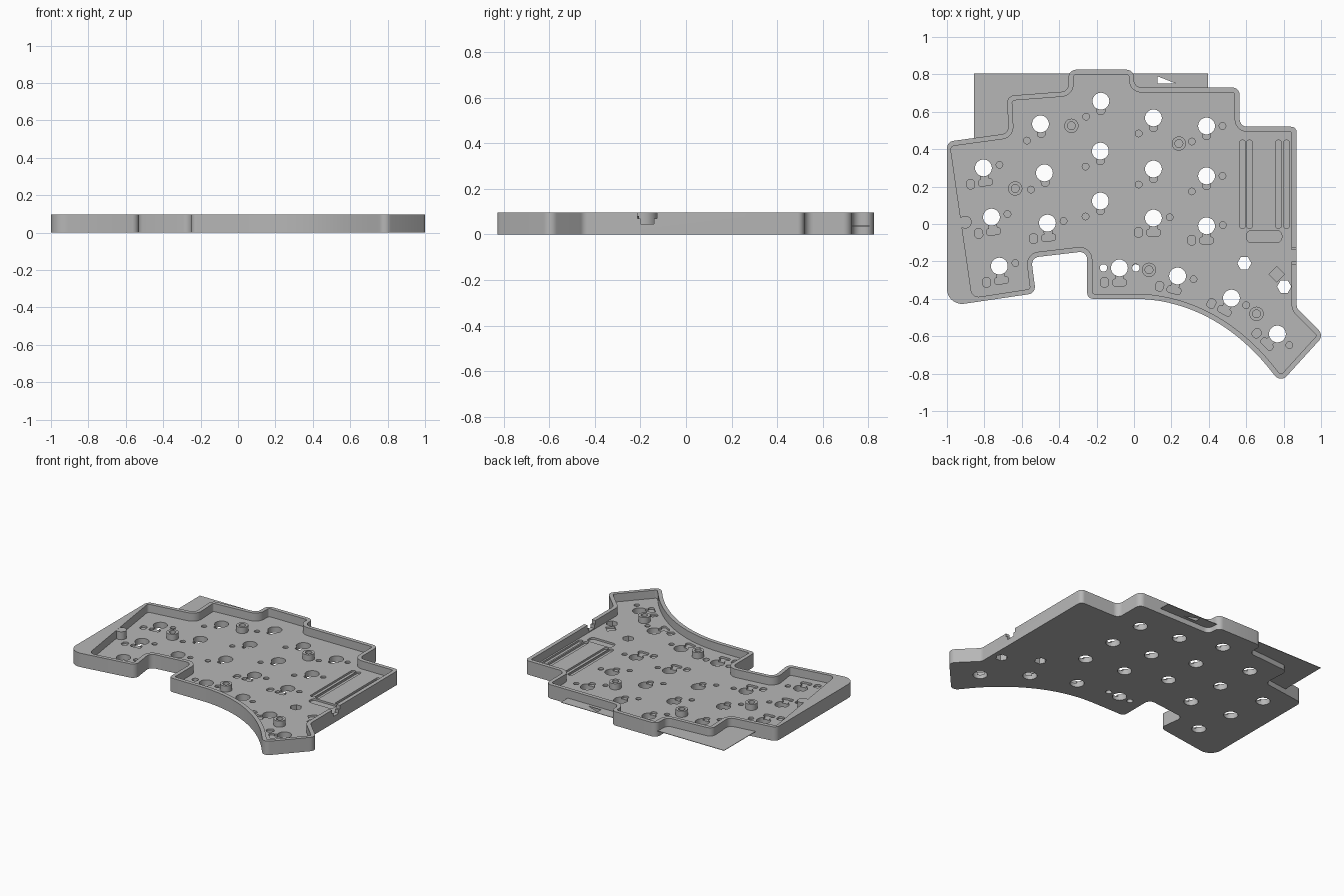
import bpy, bmesh
from math import pi, cos, sin, tan
from mathutils import Vector, Matrix
from mathutils.geometry import interpolate_bezier

cube = bpy.data.objects.get("Cube")
if cube:
    bpy.data.objects.remove(cube, do_unlink=True)

grey = bpy.data.materials.new("light grey plastic")
grey.use_nodes = True
grey.diffuse_color = (0.47, 0.47, 0.47, 1)
grey.node_tree.nodes["Principled BSDF"].inputs["Base Color"].default_value = (0.47, 0.47, 0.47, 1)

TOP, FLOOR, WALL, POCKET = 0.096, 0.04, 0.027, 0.027


def prism(bm, loop, z0, z1):
    """Closed upright prism over a 2D loop."""
    low = [bm.verts.new((p[0], p[1], z0)) for p in loop]
    high = [bm.verts.new((p[0], p[1], z1)) for p in loop]
    faces = [bm.faces.new(low), bm.faces.new(high)]
    for i in range(len(loop)):
        j = (i + 1) % len(loop)
        faces.append(bm.faces.new((low[i], low[j], high[j], high[i])))
    bmesh.ops.recalc_face_normals(bm, faces=faces)


def circle(x, y, r, n=28):
    return [(x + r * cos(2 * pi * i / n), y + r * sin(2 * pi * i / n)) for i in range(n)]


def box(x0, y0, x1, y1):
    return [(x0, y0), (x1, y0), (x1, y1), (x0, y1)]


def slot(x, y, w, h):
    """Box with rounded corners, centred on x, y."""
    return fillet([(px, py, min(w, h) * 0.4) for px, py in
                   box(x - w / 2, y - h / 2, x + w / 2, y + h / 2)])


def turned(loop, centre, angle):
    rot, c = Matrix.Rotation(angle, 2), Vector(centre)
    return [c + rot @ Vector(p) for p in loop]


def neighbours(pts, i):
    p = Vector(pts[i][:2])
    a = (p - Vector(pts[i - 1][:2])).normalized()
    b = (Vector(pts[(i + 1) % len(pts)][:2]) - p).normalized()
    return p, a, b


def fillet(pts, n=7):
    """Round each (x, y, radius) corner."""
    out = []
    for i, q in enumerate(pts):
        p, a, b = neighbours(pts, i)
        turn = a.angle_signed(b)
        if q[2] <= 0 or abs(turn) < 0.05:
            out.append(p)
            continue
        d = q[2] * abs(tan(turn / 2))
        side = 1 if a.cross(b) > 0 else -1
        centre = p - a * d + Vector((-a.y, a.x)) * q[2] * side
        arm = p - a * d - centre
        for k in range(n + 1):
            out.append(centre + Matrix.Rotation(side * abs(turn) * k / n, 2) @ arm)
    return out


def inset(pts, t):
    """Move every edge of a counter-clockwise outline inwards."""
    out = []
    for i, q in enumerate(pts):
        p, a, b = neighbours(pts, i)
        na, nb = Vector((-a.y, a.x)), Vector((-b.y, b.x))
        p = p + (na + nb) * t / (1 + na.dot(nb))
        r = 0 if q[2] == 0 else max(q[2] - t if a.cross(b) > 0 else q[2] + t, 0.01)
        out.append((p.x, p.y, r))
    return out


def finish(name, bm):
    mesh = bpy.data.meshes.new(name)
    bm.to_mesh(mesh)
    bm.free()
    mesh.materials.append(grey)
    ob = bpy.data.objects.new(name, mesh)
    bpy.context.collection.objects.link(ob)
    return ob


def activate(ob):
    bpy.ops.object.select_all(action='DESELECT')
    ob.select_set(True)
    bpy.context.view_layer.objects.active = ob


def cut(ob, prisms):
    """Subtract a group of (loop, z0, z1) prisms."""
    bm = bmesh.new()
    for p in prisms:
        prism(bm, *p)
    tool = finish("cutter", bm)
    tool.hide_render = True
    mod = ob.modifiers.new("cut", 'BOOLEAN')
    mod.operation, mod.solver, mod.object = 'DIFFERENCE', 'EXACT', tool
    mod.use_self = True
    activate(ob)
    bpy.ops.object.modifier_apply(modifier=mod.name)
    bpy.data.objects.remove(tool, do_unlink=True)


# Case outline, counter-clockwise from the front left corner
sweep = interpolate_bezier(Vector((0, -0.4)), Vector((0.3, -0.4)),
                           Vector((0.56, -0.56)), Vector((0.74, -0.795)), 20)
R = 0.04
outline = [(-1, -0.44, 0.08), (-0.525, -0.37, R), (-0.55, -0.18, R), (-0.25, -0.145, R), (-0.25, -0.4, 0.03)]
outline += [(p.x, p.y, 0) for p in sweep]
outline += [(0.785, -0.848, R), (1.015, -0.595, R), (0.87, -0.45, R), (0.87, 0.52, 0.03),
            (0.565, 0.52, R), (0.565, 0.73, R), (0, 0.73, R), (0, 0.825, R), (-0.35, 0.825, R),
            (-0.35, 0.71, R), (-0.68, 0.685, R), (-0.67, 0.485, R), (-1, 0.44, R)]
inner = inset(outline, WALL)
inner[0] = (-0.865, -0.395, 0.04)          # thick wedge of wall on one side
inner[-1] = (-0.982, 0.415, 0.02)

bm = bmesh.new()
prism(bm, fillet(outline), 0, TOP)
case = finish("case_tray", bm)
cut(case, [(fillet(inner), FLOOR, 0.2)])

# Key openings: x, y, rotation, deep socket pockets or not
tilt = 0.14
keys = [(-0.5, 0.535, 0.08, 0), (-0.177, 0.657, 0, 0), (0.104, 0.567, 0, 0), (0.388, 0.524, 0, 0),
        (-0.805, 0.3, tilt, 1), (-0.479, 0.273, 0.08, 0), (-0.18, 0.39, 0, 0), (0.104, 0.294, 0, 0),
        (0.388, 0.257, 0, 0), (-0.762, 0.037, tilt, 1), (-0.463, 0.005, 0.08, 1), (-0.18, 0.123, 0, 0),
        (0.104, 0.032, 0, 1), (0.388, -0.01, 0, 1), (-0.72, -0.225, tilt, 1), (-0.078, -0.235, 0, 1),
        (0.233, -0.278, -0.25, 1), (0.521, -0.396, -0.5, 1), (0.767, -0.588, -0.8, 1)]
through, pockets = [], []
for x, y, angle, socket in keys:
    through.append((circle(x, y, 0.045), -0.1, 0.2))
    shapes = [slot(0, -0.05, 0.042, 0.042)]
    if socket:
        shapes += [slot(-0.08, -0.077, 0.042, 0.05), slot(0, -0.078, 0.075, 0.036), circle(0.087, 0.004, 0.018, 16)]
    else:
        shapes.append(circle(-0.079, -0.083, 0.018, 16))
        if x > 0.3:
            shapes.append(circle(0.085, 0, 0.018, 16))
    pockets += [(turned(s, (x, y), angle), POCKET, 0.06) for s in shapes]

# Hexagonal and small round through holes
through += [(circle(x, y, 0.038, 6), -0.1, 0.2) for x, y in ((0.59, -0.21), (0.803, -0.335))]
through += [(circle(x, -0.235, 0.02, 16), -0.1, 0.2) for x in (-0.163, 0.01)]

# Controller bay grooves, end pocket and diamond pocket
pockets += [(slot(x, 0.213, 0.032, 0.47), POCKET, 0.06) for x in (0.58, 0.618, 0.772, 0.815)]
pockets += [(slot(0.696, -0.067, 0.188, 0.065), POCKET, 0.06), (circle(0.763, -0.268, 0.041, 4), POCKET, 0.06)]
cut(case, through)
cut(case, pockets)

# Cable notch in the side wall: narrow below, flared above
cut(case, [(box(0.82, -0.2, 0.9, -0.14), 0.046, 0.2)])
cut(case, [(box(0.82, -0.213, 0.9, -0.127), 0.07, 0.2)])
activate(case)
bpy.ops.object.shade_smooth_by_angle(angle=0.5)

# Screw posts with blind bores
for i, (x, y) in enumerate(((-0.335, 0.525), (-0.635, 0.19), (0.24, 0.43), (0.08, -0.245), (0.655, -0.48))):
    bm = bmesh.new()
    prism(bm, circle(x, y, 0.038), 0.03, 0.082)
    post = finish(f"screw_post_{i + 1}", bm)
    cut(post, [(circle(x, y, 0.021), 0.042, 0.2)])
    activate(post)
    bpy.ops.object.shade_smooth_by_angle(angle=0.5)

# Solid boss against the thick wall
bm = bmesh.new()
prism(bm, circle(-0.902, 0.01, 0.034), 0.03, TOP - 0.001)
activate(finish("wall_boss", bm))
bpy.ops.object.shade_smooth_by_angle(angle=0.5)

# Thin sheet showing behind the rear wall
bm = bmesh.new()
prism(bm, [(-0.855, 0.45), (-0.66, 0.475), (-0.665, 0.675), (-0.34, 0.7), (-0.34, 0.805), (-0.855, 0.805)],
      0.036, 0.039)
finish("rear_sheet_left", bm)
bm = bmesh.new()
prism(bm, box(-0.01, 0.72, 0.395, 0.805), 0.036, 0.039)
tab = finish("rear_sheet_right", bm)
cut(tab, [([(0.125, 0.752), (0.222, 0.752), (0.125, 0.79)], 0, 0.1)])
